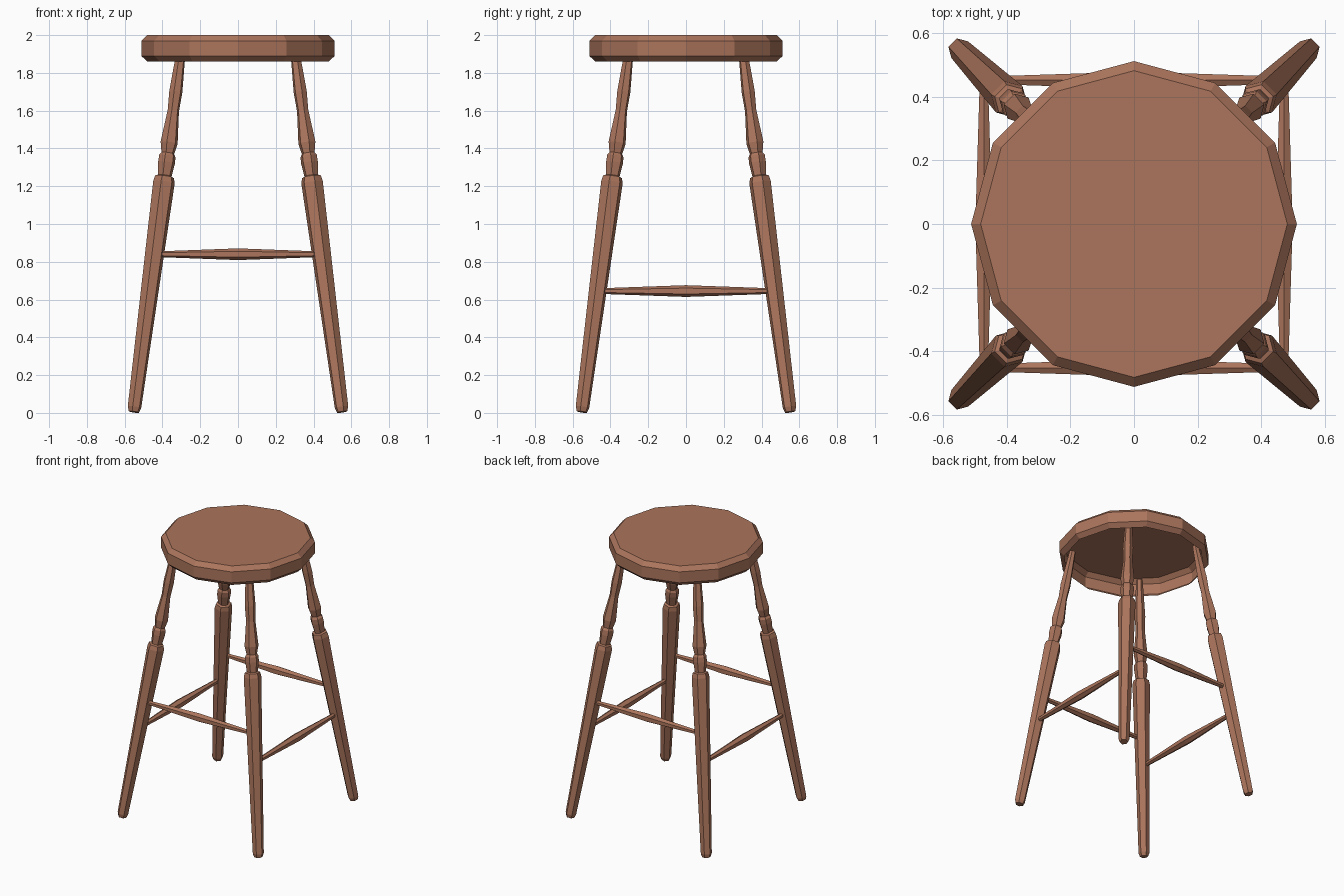
import bpy, bmesh, math
from mathutils import Vector

if "Cube" in bpy.data.objects:
    bpy.data.objects.remove(bpy.data.objects["Cube"])

wood = bpy.data.materials.new("reddish brown wood")
wood.diffuse_color = (0.41, 0.178, 0.108, 1)
wood.use_nodes = True
wood.node_tree.nodes["Principled BSDF"].inputs["Base Color"].default_value = wood.diffuse_color


def lathe(name, profile, sides, start, axis, side_dir, phase=0.0, cap_start=True):
    """Flat-faced turned part: profile is (distance along axis, radius)."""
    axis = Vector(axis).normalized()
    u = Vector(side_dir)
    u = (u - axis * u.dot(axis)).normalized()
    v = axis.cross(u)
    bm = bmesh.new()
    rings = []
    for d, r in profile:
        c = Vector(start) + axis * d
        rings.append([bm.verts.new(c + r * (u * math.cos(a) + v * math.sin(a)))
                      for a in (phase + 2 * math.pi * i / sides for i in range(sides))])
    for a, b in zip(rings, rings[1:]):
        for i in range(sides):
            j = (i + 1) % sides
            bm.faces.new((a[i], a[j], b[j], b[i]))
    bm.faces.new(rings[-1])
    if cap_start:
        bm.faces.new(rings[0][::-1])
    mesh = bpy.data.meshes.new(name)
    bm.to_mesh(mesh)
    bm.free()
    mesh.materials.append(wood)
    ob = bpy.data.objects.new(name, mesh)
    bpy.context.collection.objects.link(ob)
    return ob


# Seat: twelve-sided bevelled disc, hollow underneath
lathe("seat", [(1.86, 0.48), (1.89, 0.512), (1.97, 0.512), (2.0, 0.482)], 12,
      (0, 0, 0), (0, 0, 1), (1, 0, 0), cap_start=False)

# Legs: splayed turned hexagonal posts with a flat facing outward
FOOT, SPLAY = 0.552, 0.131
stretch = math.sqrt(1 + 2 * SPLAY ** 2)
leg_profile = [(0.005, 0.028), (0.03, 0.037), (1.22, 0.059), (1.25, 0.052),
               (1.256, 0.037), (1.325, 0.046), (1.36, 0.045), (1.375, 0.035),
               (1.43, 0.047), (1.60, 0.031), (1.70, 0.036), (1.96, 0.022)]
leg_profile = [(z * stretch, r) for z, r in leg_profile]
for fb, sy in (("front", -1), ("back", 1)):
    for lr, sx in (("left", -1), ("right", 1)):
        lathe(f"{fb}_{lr}_leg", leg_profile, 6, (sx * FOOT, sy * FOOT, 0),
              (-sx * SPLAY, -sy * SPLAY, 1), (sx, sy, 0), math.pi / 6)

# Stretchers: spindles thicker in the middle, side pair lower
def spindle(half):
    return [(-half, 0.015), (0, 0.031), (half, 0.015)]

for name, s in (("front", -1), ("back", 1)):
    lathe(f"{name}_stretcher", spindle(0.425), 6, (0, s * 0.452, 0.84), (1, 0, 0), (0, 0, 1))
for name, s in (("left", -1), ("right", 1)):
    lathe(f"{name}_stretcher", spindle(0.45), 6, (s * 0.472, 0, 0.645), (0, 1, 0), (0, 0, 1))
